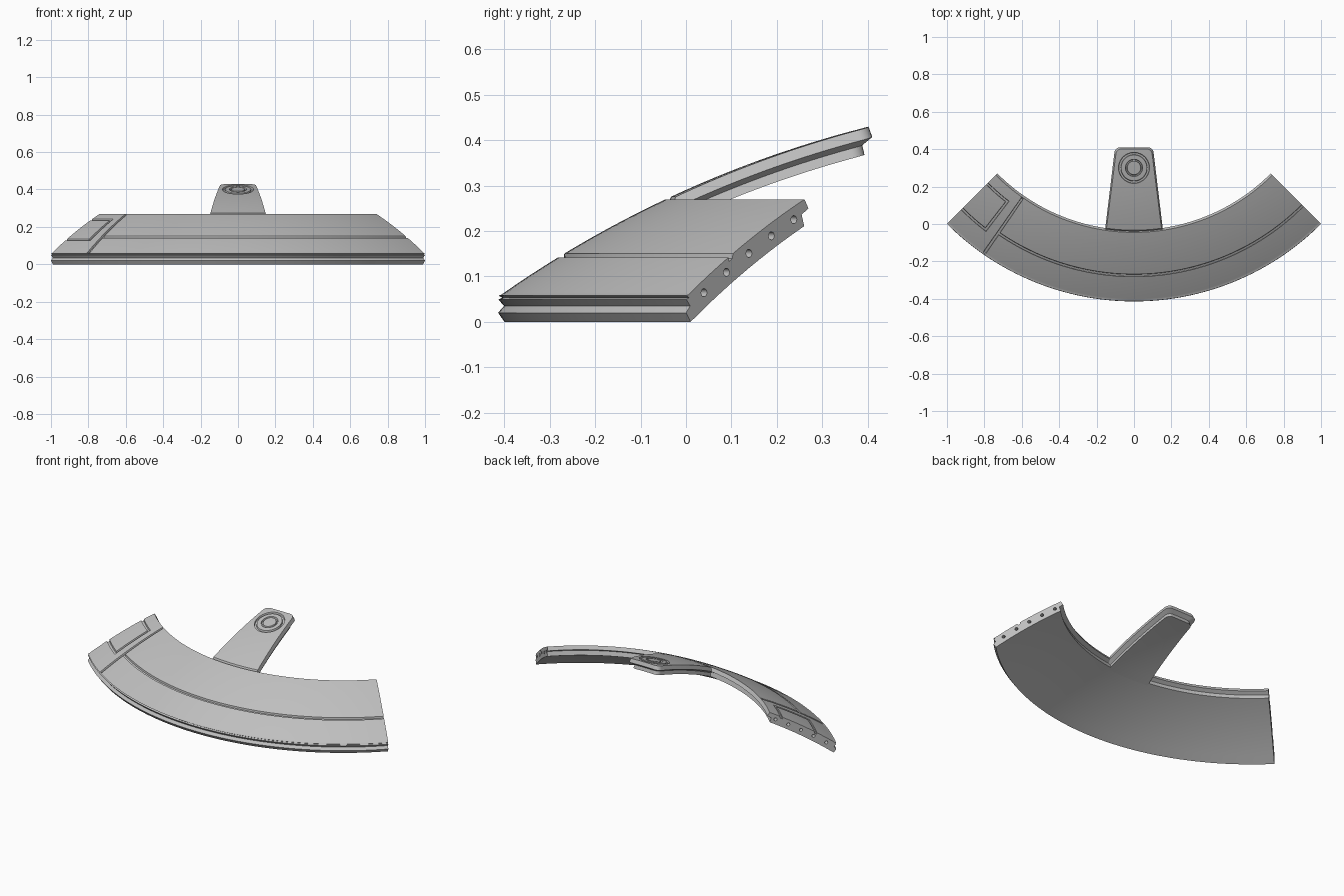
import bpy, bmesh, math
from mathutils import Vector

cube = bpy.data.objects.get("Cube")
if cube:
    bpy.data.objects.remove(cube)

grey = bpy.data.materials.new("mid_grey")
grey.use_nodes = True
COLOUR = (0.52, 0.52, 0.52, 1)
grey.diffuse_color = COLOUR
grey.node_tree.nodes["Principled BSDF"].inputs["Base Color"].default_value = COLOUR

DOME_Z, R_TOP, R_BOTTOM = -1.946, 2.45, 2.397
GROOVE = 0.01


def dome(r, radius=R_TOP):
    return DOME_Z + math.sqrt(radius * radius - r * r)


def polar(r, deg, z):
    a = math.radians(deg)
    return Vector((r * math.sin(a), 1 - r * math.cos(a), z))


def lerp_list(a, b, n):
    return [a + (b - a) * i / n for i in range(n + 1)]


def finish(bm, name):
    bmesh.ops.recalc_face_normals(bm, faces=bm.faces)
    mesh = bpy.data.meshes.new(name)
    bm.to_mesh(mesh)
    bm.free()
    mesh.materials.append(grey)
    obj = bpy.data.objects.new(name, mesh)
    bpy.context.collection.objects.link(obj)
    return obj


def smooth(obj):
    bpy.ops.object.select_all(action='DESELECT')
    obj.select_set(True)
    bpy.context.view_layer.objects.active = obj
    bpy.ops.object.shade_smooth_by_angle(angle=math.radians(25))


def bridge(bm, a, b):
    for i in range(len(a)):
        j = (i + 1) % len(a)
        bm.faces.new((a[i], a[j], b[j], b[i]))


# Curved band: a domed sector swept over 90 degrees with cut panel lines
RING_LINE, PANEL_IN, PANEL_OUT, RW = 1.275, 1.11, 1.30, 0.007
CROSS_LINE, PANEL_SIDE, AW = -34.7, -37.6, 0.35


def in_groove(r, a):
    near_r = lambda c: abs(r - c) < RW - 0.0005
    near_a = lambda c: abs(a - c) < AW - 0.03
    if not 1.052 < r < 1.402:
        return False
    return (near_a(CROSS_LINE)
            or (near_r(RING_LINE) and a > CROSS_LINE)
            or ((near_r(PANEL_IN) or near_r(PANEL_OUT)) and a < PANEL_SIDE + AW - 0.03)
            or (near_a(PANEL_SIDE) and PANEL_IN - RW < r < PANEL_OUT + RW))


def with_lines(values, centres, half, wall):
    kept = [v for v in values if all(abs(v - c) > half * 1.5 for c in centres)]
    for c in centres:
        kept += [c - half, c - half + wall, c + half - wall, c + half]
    return sorted(kept)


radii = with_lines(lerp_list(1.055, 1.40, 16), [RING_LINE, PANEL_IN, PANEL_OUT], RW, 0.0015)
angles = with_lines(lerp_list(-45, 45, 72), [CROSS_LINE, PANEL_SIDE], AW, 0.07)
outer_edge = [(1.40, 0), (1.414, 0.02), (1.401, 0.035), (1.413, 0.049),
              (1.405, 0.053), (1.413, 0.058), (1.407, dome(1.407))]
inner_edge = [(1.045, dome(1.045)), (1.033, 0.25), (1.054, 0.236)]
underside = [(r, dome(r, R_BOTTOM)) for r in lerp_list(1.046, 1.39, 12)]

bm = bmesh.new()
columns = []
for a in angles:
    top = [(r, dome(r) - GROOVE * in_groove(r, a)) for r in reversed(radii)]
    section = outer_edge + top + inner_edge + underside
    columns.append([bm.verts.new(polar(r, a, z)) for r, z in section])
for a, b in zip(columns, columns[1:]):
    bridge(bm, a, b)
bm.faces.new(columns[0])
bm.faces.new(columns[-1])
band = finish(bm, "curved_band")

# Pin holes in both end faces
bm = bmesh.new()
for side in (-45, 45):
    tangent = Vector((math.cos(math.radians(side)), math.sin(math.radians(side)), 0))
    turn = tangent.to_track_quat('Z', 'Y').to_matrix().to_4x4()
    for r in lerp_list(1.078, 1.358, 4):
        made = bmesh.ops.create_cone(bm, cap_ends=True, segments=16, radius1=0.009,
                                     radius2=0.009, depth=0.06, matrix=turn)
        bmesh.ops.translate(bm, verts=made["verts"], vec=polar(r, side, dome(r) - 0.029))
cutter = finish(bm, "pin_hole_cutter")
cutter.hide_render = True
cut = band.modifiers.new("pin_holes", 'BOOLEAN')
cut.operation, cut.solver, cut.object = 'DIFFERENCE', 'EXACT', cutter
bpy.context.view_layer.objects.active = band
bpy.ops.object.modifier_apply(modifier=cut.name)
bpy.data.objects.remove(cutter)
smooth(band)


# Mounting tab: tapered tongue on the same dome, with a notched rim
def outline(inset, root):
    w0, w1, end, c = 0.155 - inset, 0.105 - inset, 0.41 - inset, 0.03
    half = [(x, 1 - math.sqrt(root * root - x * x)) for x in lerp_list(0, w0, 16)]
    y0 = half[-1][1]
    half += [(w0 + (w1 - w0) * t, y0 + (end - c - y0) * t) for t in lerp_list(0, 1, 24)[1:]]
    half += [(w1 - c + c * math.cos(t), end - c + c * math.sin(t))
             for t in lerp_list(0, math.pi / 2, 8)[1:]]
    half += [(x, end) for x in lerp_list(w1 - c, 0, 8)[1:]]
    return half + [(-x, y) for x, y in reversed(half[1:-1])]


def on_dome(x, y, depth):
    return Vector((x, y, dome(math.hypot(x, 1 - y)) - depth))


HUB = Vector((0, 0.30))
rim = [Vector(p) for p in outline(0.008, 1.033)]
bm = bmesh.new()
loops = []


def add_loop(points, depth):
    loops.append([bm.verts.new(on_dome(x, y, depth)) for x, y in points])


# Two round grooves around the hub
rings = [(0.02, 0)]
for low, high in ((0.036, 0.046), (0.069, 0.083)):
    rings += [(low, 0), (low + 0.002, GROOVE), (high - 0.002, GROOVE), (high, 0)]
circle = lambda radius: [HUB + (p - HUB).normalized() * radius for p in rim]
for radius, depth in rings:
    add_loop(circle(radius), depth)

# Flat of the tab, rim layers, then the underside
start = circle(0.083)
for t in lerp_list(0, 1, 8)[1:]:
    add_loop([s.lerp(p, t) for s, p in zip(start, rim)], 0)
for inset, root, depth in ((0, 1.045, 0.024), (0.022, 1.06, 0.037), (0.017, 1.06, 0.059)):
    add_loop(outline(inset, root), depth)
base = [Vector(p) for p in outline(0.017, 1.06)]
for t in lerp_list(0, 0.9, 6)[1:]:
    add_loop([p.lerp(HUB, t) for p in base], 0.059)
for a, b in zip(loops, loops[1:]):
    bridge(bm, a, b)
bm.faces.new(loops[0])
bm.faces.new(loops[-1])
smooth(finish(bm, "mounting_tab"))
